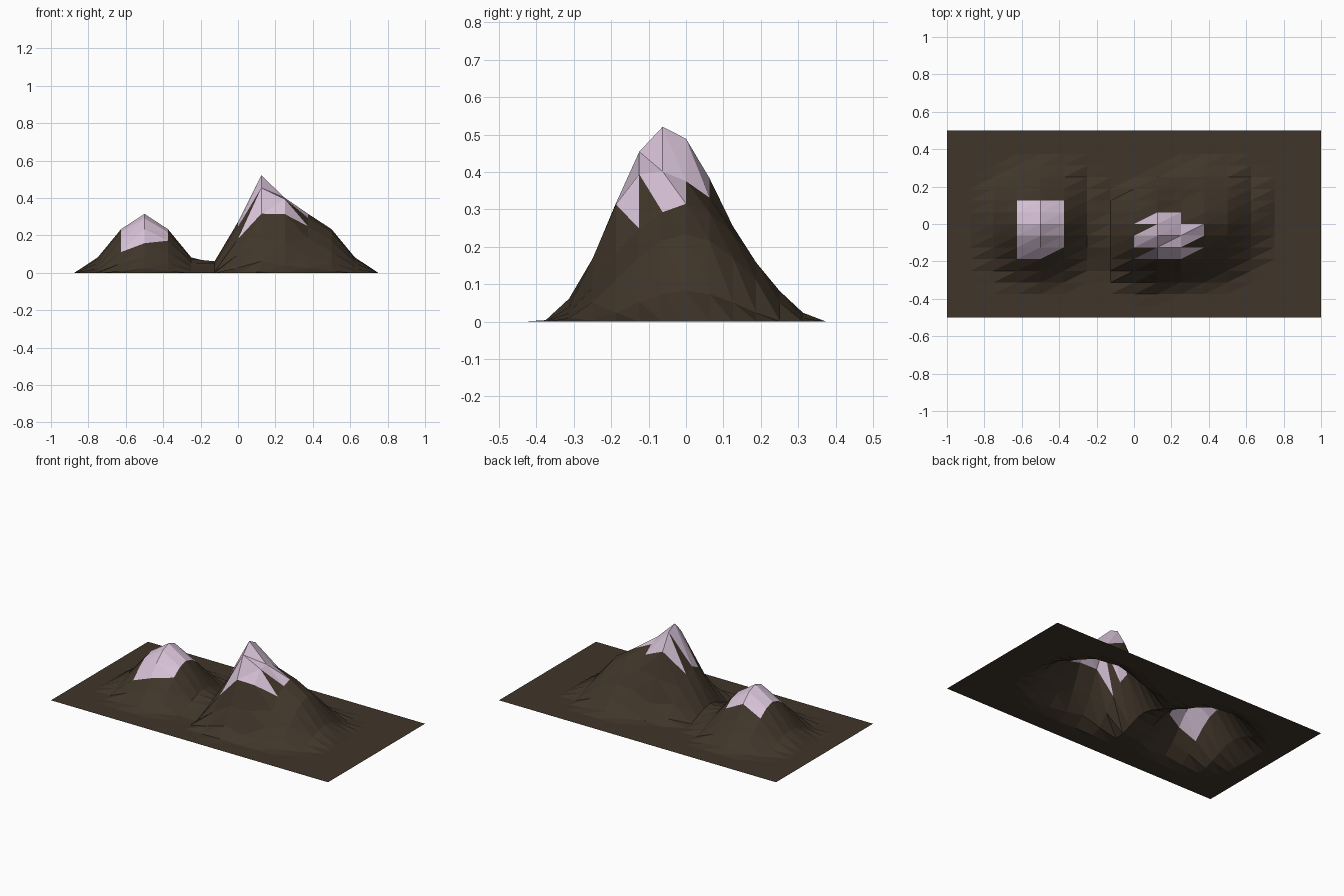
import bpy, bmesh
from mathutils import Vector

if "Cube" in bpy.data.objects:
    bpy.data.objects.remove(bpy.data.objects["Cube"])

N = 16                      # cells per side
DX, DY = 2 / N, 1 / N


def material(name, rgb):
    m = bpy.data.materials.new(name)
    m.diffuse_color = (*rgb, 1)
    m.use_nodes = True
    m.node_tree.nodes["Principled BSDF"].inputs["Base Color"].default_value = m.diffuse_color
    return m


def raise_peak(verts, x, y, height, radius):
    """Pull up the vertex at x, y with a smooth falloff measured in 3D."""
    peak = min(verts, key=lambda v: (v.co.x - x) ** 2 + (v.co.y - y) ** 2)
    centre = peak.co.copy()
    for v in verts:
        d = max(0, 1 - (v.co - centre).length / radius)
        v.co.z += height * (3 * d * d - 2 * d ** 3)


# Ground grid, every cell split along the same diagonal
bm = bmesh.new()
grid = [[bm.verts.new((-1 + i * DX, -0.5 + j * DY, 0)) for i in range(N + 1)]
        for j in range(N + 1)]
tri = {}
for j in range(N):
    for i in range(N):
        a, b = grid[j][i], grid[j][i + 1]
        c, d = grid[j + 1][i + 1], grid[j + 1][i]
        tri[i, j, "low"] = bm.faces.new((a, b, c))
        tri[i, j, "up"] = bm.faces.new((a, c, d))

# Two rounded hills, then a sharp summit on the shoulder of the right one
verts = list(bm.verts)
raise_peak(verts, -0.5, 0, 0.315, 0.376)
raise_peak(verts, 0.375, 0, 0.315, 0.376)
raise_peak(verts, 0.125, -0.0625, 0.447, 0.34)

# Snow on the left hill
snow = {(i, j, h) for i in (3, 4) for j in range(5, 10) for h in ("low", "up")}
snow.remove((4, 5, "low"))
# Snow on the right summit, with jagged fingers at the sides
snow |= {(9, j, h) for j in range(5, 9) for h in ("low", "up")}
snow |= {(8, j, "low") for j in range(5, 9)} | {(8, 6, "up")}
snow |= {(10, j, "up") for j in (5, 6, 7)} | {(10, 7, "low")}
for key in snow:
    tri[key].material_index = 1

mesh = bpy.data.meshes.new("mountains")
bm.to_mesh(mesh)
bm.free()
mesh.materials.append(material("earth", (0.051, 0.036, 0.023)))
mesh.materials.append(material("snow", (0.68, 0.54, 0.68)))
bpy.context.collection.objects.link(bpy.data.objects.new("mountains", mesh))
